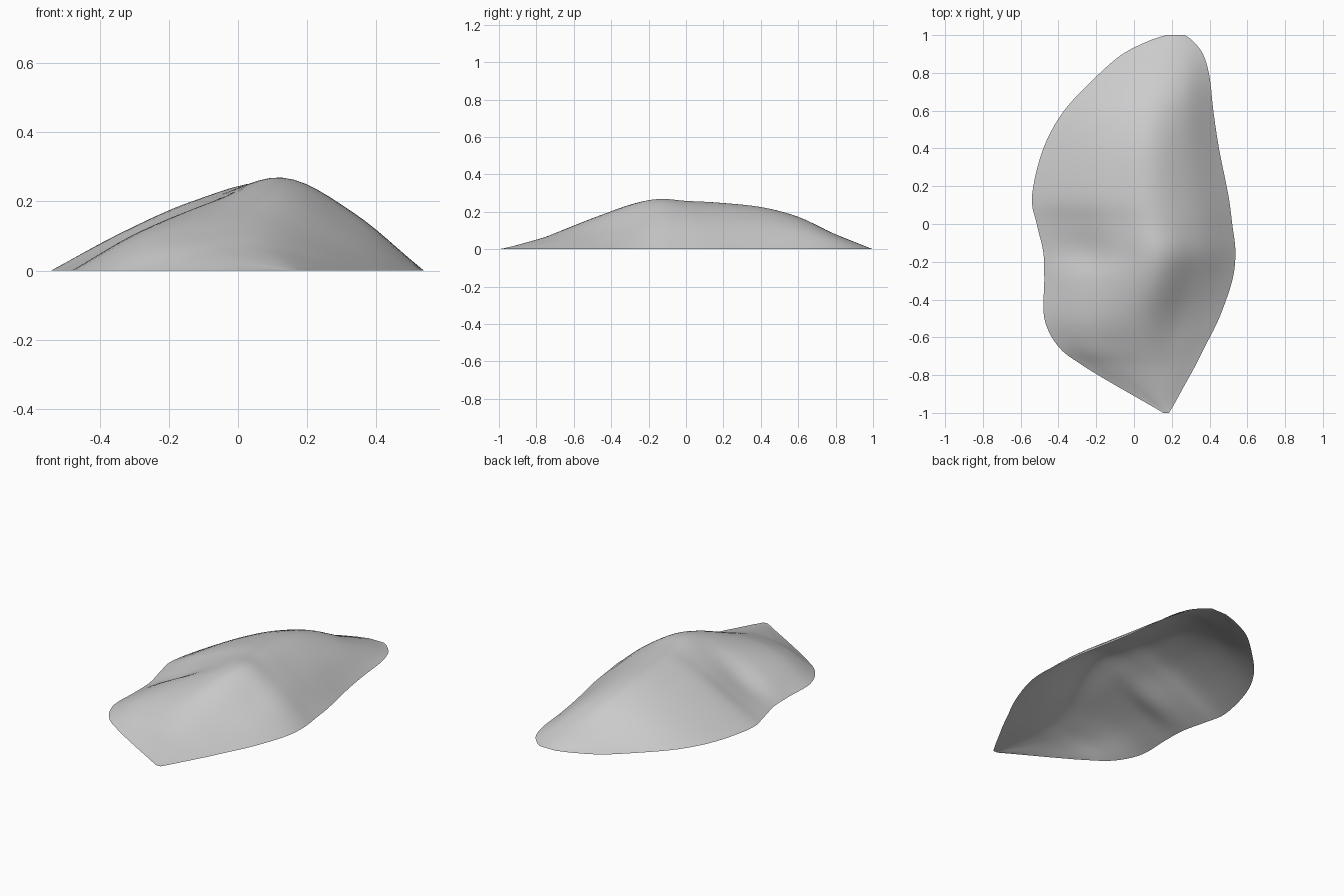
import bpy

if "Cube" in bpy.data.objects:
    bpy.data.objects.remove(bpy.data.objects["Cube"])

# Cross-sections from front to back:
# y, left x, right x, then heights at 20, 40, 60 and 80 percent of the width
STATIONS = [
    (-1.00, 0.155, 0.185, 0, 0, 0, 0),
    (-0.95, 0.07, 0.215, .004, .009, .010, .006),
    (-0.85, -0.105, 0.27, .018, .032, .036, .023),
    (-0.75, -0.27, 0.325, .038, .060, .065, .040),
    (-0.65, -0.40, 0.375, .068, .098, .103, .060),
    (-0.50, -0.475, 0.45, .100, .152, .160, .083),
    (-0.30, -0.475, 0.52, .115, .195, .235, .125),
    (-0.15, -0.48, 0.537, .088, .200, .268, .165),
    (0.00, -0.515, 0.52, .098, .200, .258, .172),
    (0.15, -0.54, 0.50, .112, .203, .250, .165),
    (0.40, -0.48, 0.45, .103, .183, .225, .150),
    (0.60, -0.37, 0.42, .085, .145, .172, .120),
    (0.78, -0.20, 0.40, .042, .075, .088, .065),
    (0.90, -0.06, 0.365, .018, .034, .039, .027),
    (0.97, 0.08, 0.31, .005, .010, .011, .007),
    (1.00, 0.17, 0.27, 0, 0, 0, 0),
]
STEPS_Y, STEPS_X = 5, 6


def smooth_rows(rows, steps):
    """Catmull-Rom interpolation through a list of equal-length tuples."""
    first = tuple(2 * a - b for a, b in zip(rows[0], rows[1]))
    last = tuple(2 * a - b for a, b in zip(rows[-1], rows[-2]))
    pts = [first] + list(rows) + [last]
    out = []
    for i in range(1, len(pts) - 2):
        for s in range(steps):
            t = s / steps
            out.append(tuple(
                0.5 * (2 * b + (c - a) * t + (2 * a - 5 * b + 4 * c - d) * t ** 2
                       + (3 * b - a - 3 * c + d) * t ** 3)
                for a, b, c, d in zip(*pts[i - 1:i + 3])))
    return out + [rows[-1]]


# Open mound surface lofted through the sections
verts = []
for y, left, right, *heights in smooth_rows(STATIONS, STEPS_Y):
    section = smooth_rows([(0,)] + [(h,) for h in heights] + [(0,)], STEPS_X)
    n = len(section)
    for i, (z,) in enumerate(section):
        verts.append((left + (right - left) * i / (n - 1), y, max(z, 0)))

rows = len(verts) // n
faces = [(r * n + c, r * n + c + 1, (r + 1) * n + c + 1, (r + 1) * n + c)
         for r in range(rows - 1) for c in range(n - 1)]

mesh = bpy.data.meshes.new("mound")
mesh.from_pydata(verts, [], faces)
mesh.polygons.foreach_set("use_smooth", [True] * len(faces))
stone = bpy.data.materials.new("light grey")
stone.diffuse_color = (0.6, 0.6, 0.6, 1)
stone.use_nodes = True
stone.node_tree.nodes["Principled BSDF"].inputs["Base Color"].default_value = stone.diffuse_color
mesh.materials.append(stone)
mound = bpy.data.objects.new("mound", mesh)
bpy.context.collection.objects.link(mound)
